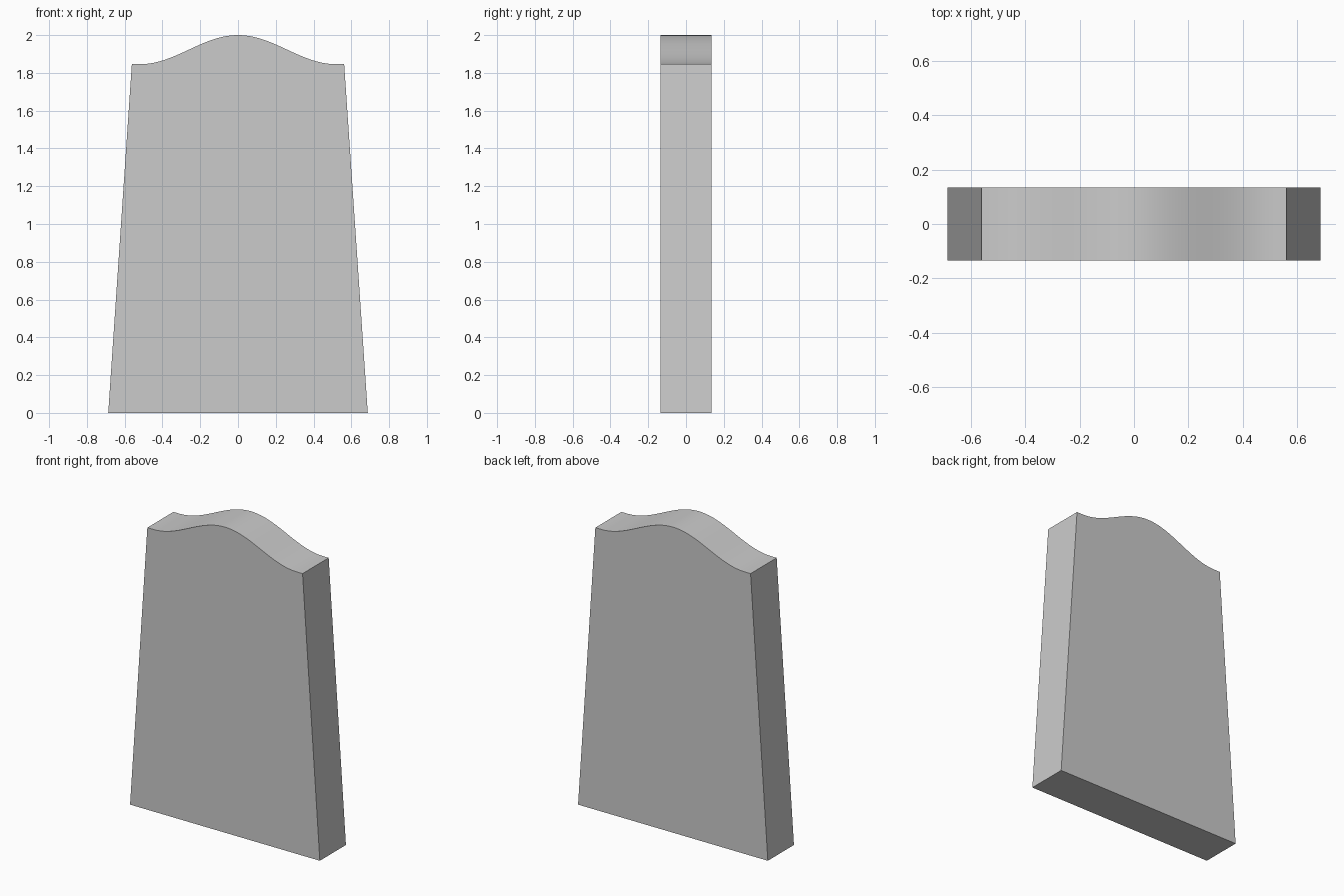
import bpy, bmesh, math

if "Cube" in bpy.data.objects:
    bpy.data.objects.remove(bpy.data.objects["Cube"])

BASE_HALF, TOP_HALF = 0.687, 0.562
SHOULDER, PEAK, WAVE_HALF = 1.846, 2.0, 0.52
DEPTH, STEPS = 0.27, 48


def crest(x):
    """Height of the wavy top: a cosine swell that flattens at the shoulders."""
    t = min(abs(x) / WAVE_HALF, 1.0)
    return SHOULDER + (PEAK - SHOULDER) * 0.5 * (1 + math.cos(math.pi * t))


# Front outline: tapered sides with a curved crest
outline = [(-BASE_HALF, 0.0), (BASE_HALF, 0.0)]
for i in range(STEPS + 1):
    x = TOP_HALF * (1 - 2 * i / STEPS)
    outline.append((x, crest(x)))

# Slab: extrude the outline from front to back
bm = bmesh.new()
front = bm.faces.new([bm.verts.new((x, -DEPTH / 2, z)) for x, z in outline])
ext = bmesh.ops.extrude_face_region(bm, geom=[front], use_keep_orig=True)
moved = [g for g in ext["geom"] if isinstance(g, bmesh.types.BMVert)]
bmesh.ops.translate(bm, vec=(0, DEPTH, 0), verts=moved)
bmesh.ops.recalc_face_normals(bm, faces=bm.faces)
mesh = bpy.data.meshes.new("headstone_slab")
bm.to_mesh(mesh)
bm.free()
slab = bpy.data.objects.new("headstone_slab", mesh)
bpy.context.collection.objects.link(slab)

# Smooth crest, sharp borders
bpy.context.view_layer.objects.active = slab
slab.select_set(True)
bpy.ops.object.shade_smooth_by_angle(angle=math.radians(30))
